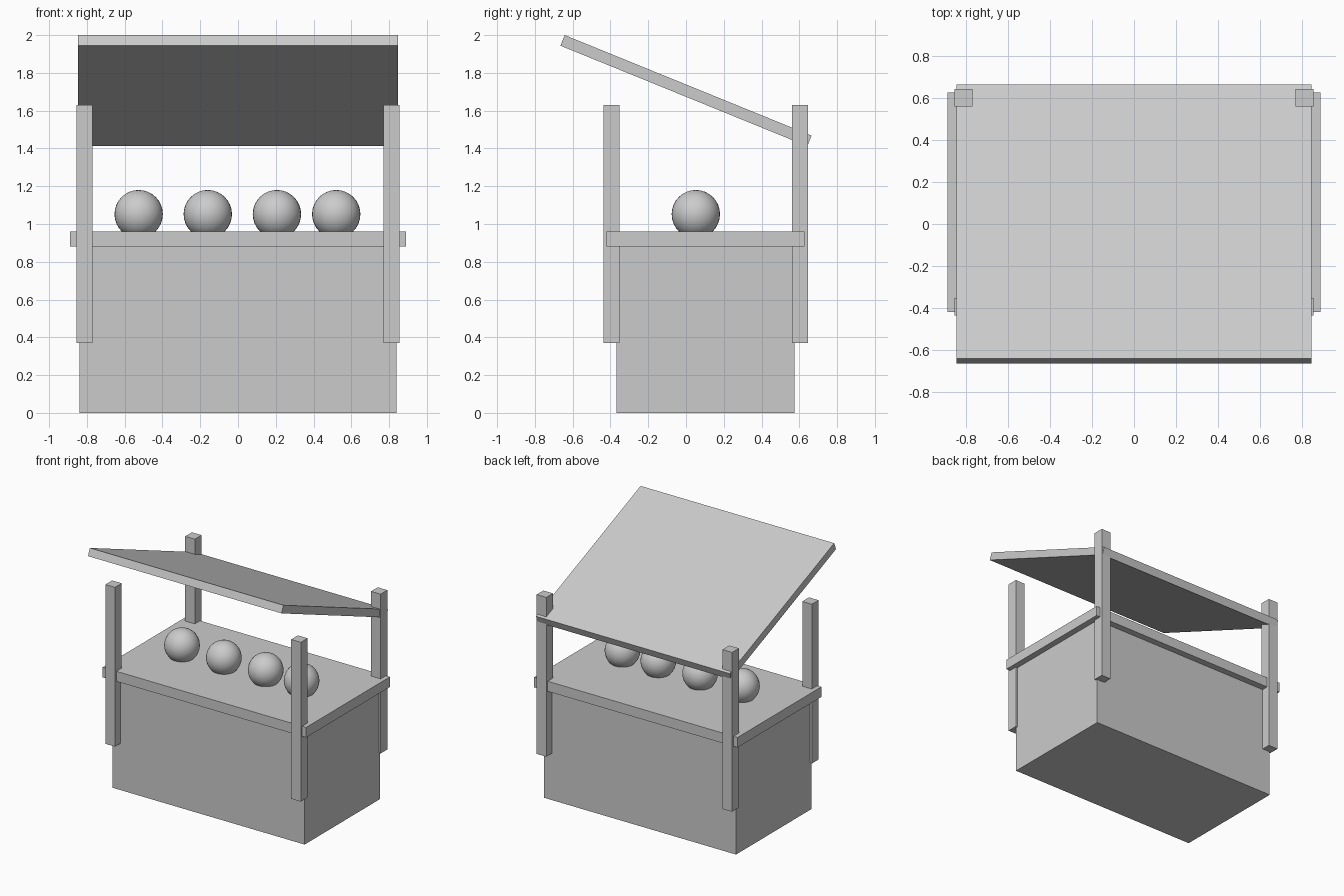
import bpy
import bmesh
import math

if "Cube" in bpy.data.objects:
    bpy.data.objects.remove(bpy.data.objects["Cube"])


def box(name, lo, hi):
    """Axis-aligned box between two corners."""
    bm = bmesh.new()
    bmesh.ops.create_cube(bm, size=1)
    for v in bm.verts:
        v.co = [(a + b) / 2 + c * (b - a) for a, b, c in zip(lo, hi, v.co)]
    return finish(name, bm)


def side_prism(name, profile, half_width):
    """Extrude a (y, z) profile along x, centred on x = 0."""
    bm = bmesh.new()
    face = bm.faces.new([bm.verts.new((-half_width, y, z)) for y, z in profile])
    ext = bmesh.ops.extrude_face_region(bm, geom=[face])
    new = [g for g in ext["geom"] if isinstance(g, bmesh.types.BMVert)]
    bmesh.ops.translate(bm, verts=new, vec=(2 * half_width, 0, 0))
    bmesh.ops.recalc_face_normals(bm, faces=bm.faces)
    return finish(name, bm)


def finish(name, bm):
    mesh = bpy.data.meshes.new(name)
    bm.to_mesh(mesh)
    bm.free()
    obj = bpy.data.objects.new(name, mesh)
    bpy.context.collection.objects.link(obj)
    return obj


# Stall base and counter
box("base", (-0.84, -0.367, 0), (0.84, 0.574, 0.88))
box("counter", (-0.89, -0.42, 0.88), (0.89, 0.627, 0.96))

# Four corner posts
H = 0.042
for row, y in (("front", -0.394), ("back", 0.603)):
    for side, x in (("left", -0.813), ("right", 0.813)):
        box(f"{row}_{side}_post", (x - H, y - H, 0.37), (x + H, y + H, 1.63))

# Sloping roof panel, raised at the front
side_prism("roof", [(-0.665, 1.944), (0.642, 1.412), (0.665, 1.468), (-0.642, 2.0)], 0.847)

# Row of balls resting slightly sunk in the counter
for i, x in enumerate((-0.526, -0.16, 0.206, 0.52)):
    bpy.ops.mesh.primitive_uv_sphere_add(segments=32, ring_count=16, radius=0.128,
                                         location=(x, 0.052, 1.052))
    ball = bpy.context.object
    ball.name = f"ball_{i + 1}"
    bpy.ops.object.shade_smooth_by_angle(angle=math.radians(40))
